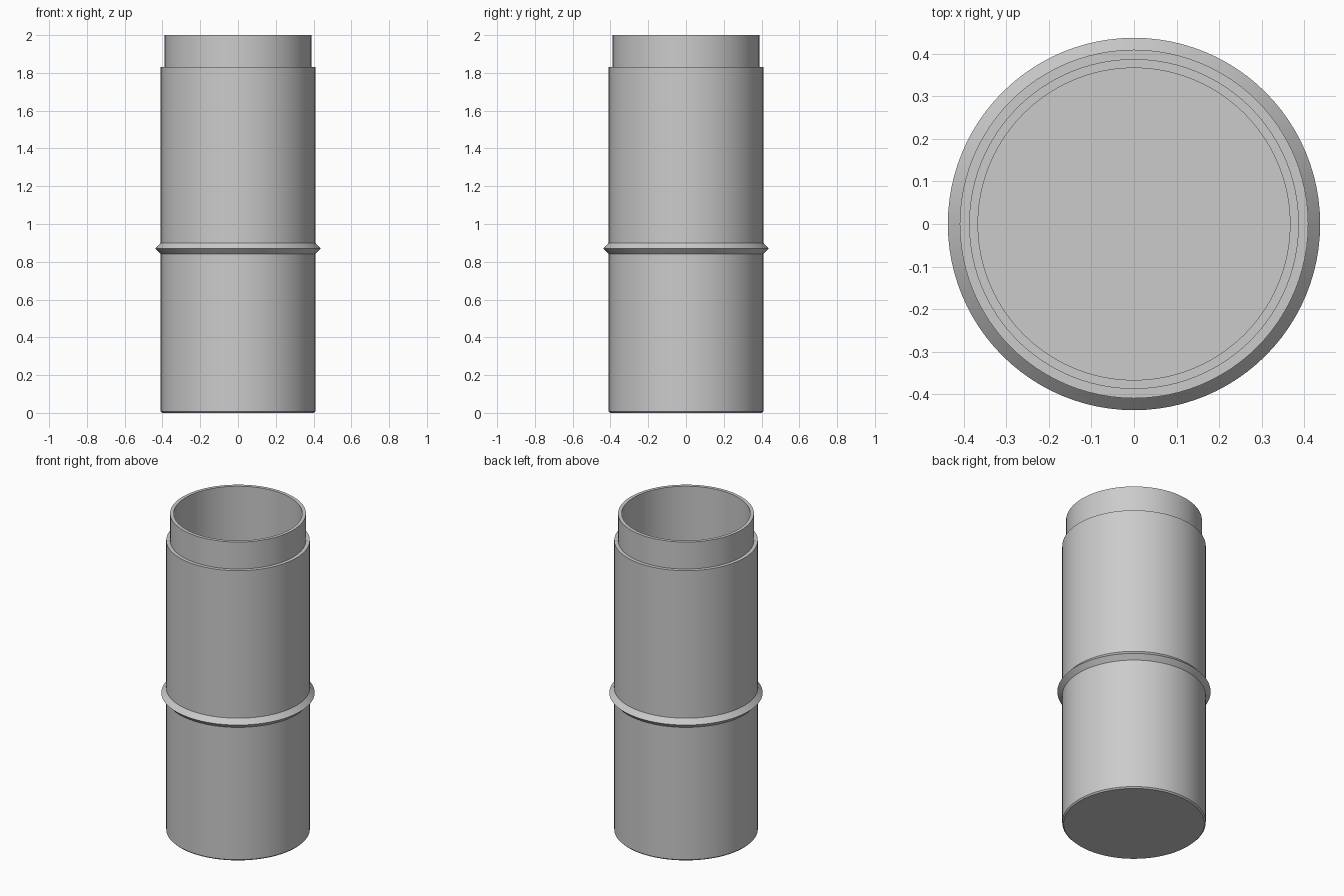
import bpy, bmesh, math

if "Cube" in bpy.data.objects:
    bpy.data.objects.remove(bpy.data.objects["Cube"])

SEGMENTS = 96

grey = bpy.data.materials.new("plain grey")
grey.diffuse_color = (0.6, 0.6, 0.6, 1.0)
grey.use_nodes = True
grey.node_tree.nodes["Principled BSDF"].inputs["Base Color"].default_value = grey.diffuse_color


def lathe(name, profile, closed=False):
    """Spin an (r, z) profile about z; r = 0 end points become poles."""
    bm = bmesh.new()
    verts = [bm.verts.new((r, 0, z)) for r, z in profile]
    pairs = list(zip(verts, verts[1:]))
    if closed:
        pairs.append((verts[-1], verts[0]))
    edges = [bm.edges.new(p) for p in pairs]
    bmesh.ops.spin(bm, geom=verts + edges, cent=(0, 0, 0), axis=(0, 0, 1),
                   angle=math.tau, steps=SEGMENTS, use_duplicate=False)
    bmesh.ops.remove_doubles(bm, verts=bm.verts, dist=1e-5)
    bmesh.ops.recalc_face_normals(bm, faces=bm.faces)
    mesh = bpy.data.meshes.new(name)
    bm.to_mesh(mesh)
    bm.free()
    mesh.materials.append(grey)
    obj = bpy.data.objects.new(name, mesh)
    bpy.context.collection.objects.link(obj)
    bpy.ops.object.select_all(action='DESELECT')
    obj.select_set(True)
    bpy.context.view_layer.objects.active = obj
    bpy.ops.object.shade_smooth_by_angle(angle=math.radians(30))
    return obj


# Hollow canister: chamfered base, straight wall, stepped-in neck, open top
lathe("canister_body", [
    (0, 0), (0.402, 0), (0.41, 0.008), (0.41, 1.83),
    (0.388, 1.83), (0.388, 2.0), (0.367, 2.0), (0.367, 0.03), (0, 0.03),
])

# Pointed ridge around the middle, rooted slightly inside the wall
lathe("middle_ridge", [
    (0.40, 0.842), (0.41, 0.842), (0.438, 0.87), (0.41, 0.90), (0.40, 0.90),
], closed=True)
